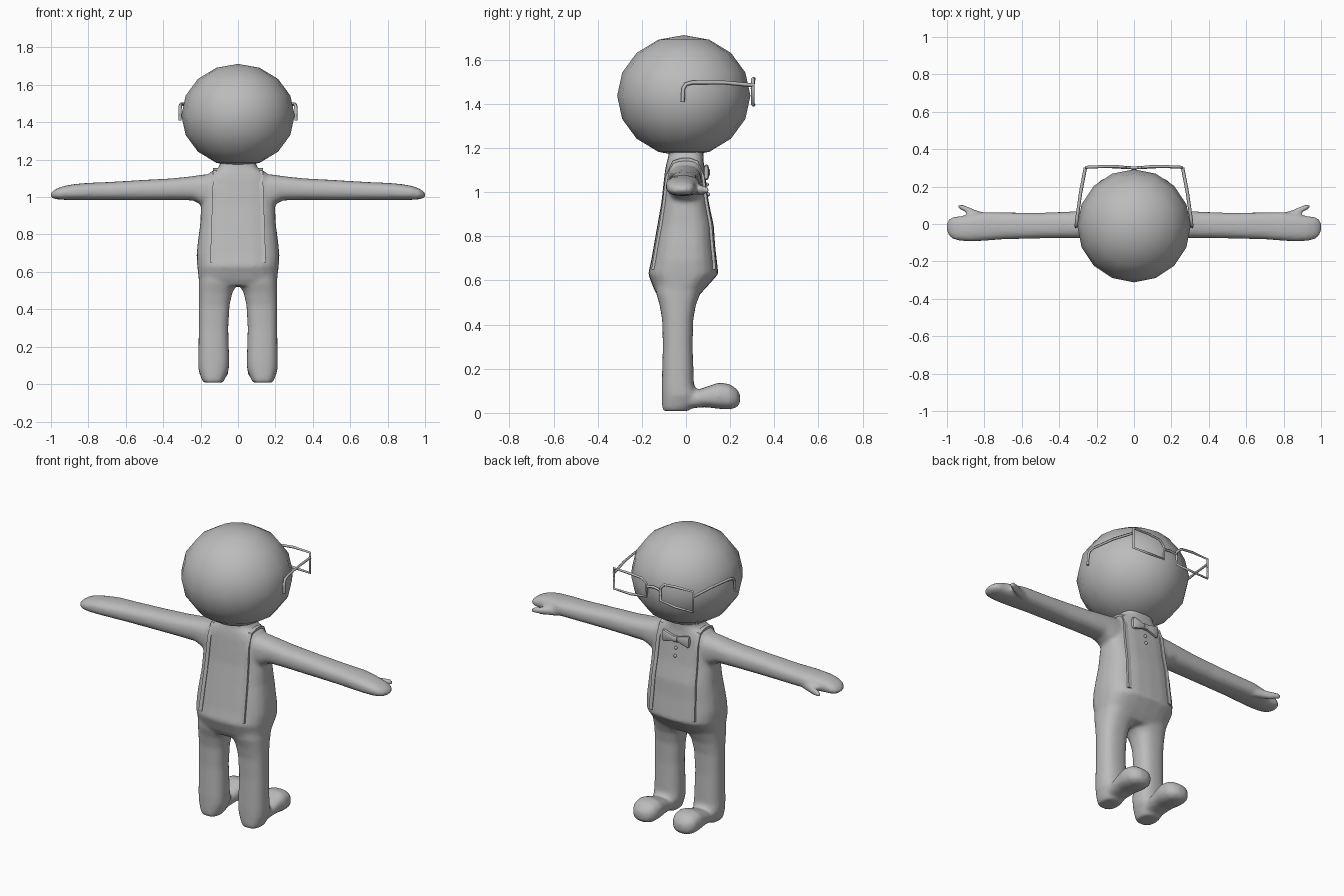
import bpy, bmesh, math
from mathutils import Vector
from mathutils.bvhtree import BVHTree

if "Cube" in bpy.data.objects:
    bpy.data.objects.remove(bpy.data.objects["Cube"])

grey = bpy.data.materials.new("plain_grey")
grey.diffuse_color = (0.5, 0.5, 0.5, 1)
grey.use_nodes = True
grey.node_tree.nodes["Principled BSDF"].inputs["Base Color"].default_value = grey.diffuse_color


def finish(name, bm, angle=35):
    """Turn a bmesh into a shaded grey object."""
    bmesh.ops.recalc_face_normals(bm, faces=bm.faces[:])
    me = bpy.data.meshes.new(name)
    bm.to_mesh(me)
    bm.free()
    me.materials.append(grey)
    ob = bpy.data.objects.new(name, me)
    bpy.context.collection.objects.link(ob)
    bpy.ops.object.select_all(action='DESELECT')
    ob.select_set(True)
    bpy.context.view_layer.objects.active = ob
    bpy.ops.object.shade_smooth_by_angle(angle=math.radians(angle))
    return ob


def loft(bm, rings, axis, power=2.5, n=24):
    """Skin over rounded rings (t, lo1, hi1, lo2, hi2) set along an axis."""
    loops = []
    for t, a0, a1, b0, b1 in rings:
        loop = []
        for i in range(n):
            w = 2 * math.pi * i / n
            c, s = math.cos(w), math.sin(w)
            u = (a0 + a1) / 2 + (a1 - a0) / 2 * math.copysign(abs(c) ** (2 / power), c)
            v = (b0 + b1) / 2 + (b1 - b0) / 2 * math.copysign(abs(s) ** (2 / power), s)
            loop.append(bm.verts.new({'x': (t, u, v), 'y': (u, t, v), 'z': (u, v, t)}[axis]))
        loops.append(loop)
    for p, q in zip(loops, loops[1:]):
        for i in range(n):
            j = (i + 1) % n
            bm.faces.new((p[i], p[j], q[j], q[i]))
    bm.faces.new(loops[0])
    bm.faces.new(loops[-1])


def flip(rings, s, along=False):
    """Mirror ring data in x, either along the loft or across it."""
    if s > 0:
        return rings
    if along:
        return [(-r[0],) + r[1:] for r in rings]
    return [(r[0], -r[2], -r[1], r[3], r[4]) for r in rings]


# Body: torso, legs, feet, arms and thumbs fused into one smooth skin
bm = bmesh.new()
torso = [(z, -w, w, y0, y1) for z, w, y0, y1 in (
    (0.525, 0.19, -0.125, 0.05), (0.56, 0.21, -0.145, 0.085),
    (0.63, 0.218, -0.172, 0.147), (0.69, 0.222, -0.158, 0.14),
    (0.76, 0.215, -0.146, 0.132), (0.85, 0.203, -0.13, 0.126),
    (0.95, 0.198, -0.112, 0.104), (1.04, 0.19, -0.102, 0.092),
    (1.10, 0.175, -0.095, 0.086), (1.135, 0.145, -0.088, 0.08),
    (1.16, 0.10, -0.08, 0.08), (1.23, 0.09, -0.075, 0.078))]
leg = [(0.008, 0.08, 0.185, -0.105, 0.01), (0.03, 0.068, 0.197, -0.109, 0.03),
       (0.08, 0.048, 0.212, -0.11, 0.05), (0.13, 0.047, 0.212, -0.11, 0.036),
       (0.30, 0.052, 0.21, -0.105, 0.03), (0.42, 0.045, 0.21, -0.108, 0.033),
       (0.49, 0.03, 0.21, -0.12, 0.045), (0.54, 0.0, 0.21, -0.135, 0.065),
       (0.60, 0.0, 0.205, -0.14, 0.09)]
foot = [(-0.06, 0.075, 0.19, 0.01, 0.09), (0.04, 0.065, 0.197, 0.022, 0.10),
        (0.09, 0.058, 0.203, 0.026, 0.118), (0.15, 0.05, 0.21, 0.018, 0.138),
        (0.20, 0.055, 0.205, 0.016, 0.13), (0.23, 0.075, 0.185, 0.024, 0.108),
        (0.245, 0.105, 0.155, 0.045, 0.085)]
arm = [(0.10, -0.085, 0.075, 0.93, 1.125), (0.19, -0.08, 0.072, 0.955, 1.12),
       (0.24, -0.076, 0.07, 0.982, 1.112), (0.35, -0.076, 0.066, 0.984, 1.10),
       (0.50, -0.077, 0.06, 0.983, 1.092), (0.70, -0.082, 0.062, 0.983, 1.08),
       (0.80, -0.09, 0.064, 0.983, 1.076), (0.87, -0.093, 0.052, 0.984, 1.07),
       (0.93, -0.09, 0.042, 0.985, 1.06), (0.97, -0.08, 0.038, 0.988, 1.045),
       (0.99, -0.062, 0.025, 0.993, 1.032), (1.002, -0.035, 0.005, 1.003, 1.02)]
thumb = [(0.80, 0.02, 0.06, 0.988, 1.04), (0.85, 0.034, 0.076, 0.986, 1.036),
         (0.90, 0.062, 0.098, 0.988, 1.03), (0.93, 0.078, 0.107, 0.992, 1.026),
         (0.945, 0.088, 0.104, 1.0, 1.018)]
loft(bm, torso, 'z', 2.8)
for s in (1, -1):
    loft(bm, flip(leg, s), 'z')
    loft(bm, flip(foot, s), 'y')
    loft(bm, flip(arm, s, True), 'x')
    loft(bm, flip(thumb, s, True), 'x', 2)
body = finish("body", bm)
remesh = body.modifiers.new("fuse", 'REMESH')
remesh.mode = 'VOXEL'
remesh.voxel_size = 0.011
remesh.use_smooth_shade = True
smooth = body.modifiers.new("soften", 'SMOOTH')
smooth.iterations = 5
for m in [m.name for m in body.modifiers]:
    bpy.ops.object.modifier_apply(modifier=m)
skin = BVHTree.FromObject(body, bpy.context.evaluated_depsgraph_get())

# Head: low-sided ball with smooth shading
bm = bmesh.new()
bmesh.ops.create_uvsphere(bm, u_segments=16, v_segments=8, radius=1)
for v in bm.verts:
    v.co = Vector((v.co.x * 0.303, v.co.y * 0.302 - 0.01, v.co.z * 0.275 + 1.437))
finish("head", bm, 60)


# Braces: flat straps laid on the skin from the waist over each shoulder
def strap(name, s):
    rows = []
    zs = [0.65 + 0.035 * i for i in range(13)]
    casts = [((z, 1), (0, -1, 0)) for z in zs]
    casts += [((y, 0), (0, 0, -1)) for y in (0.055, 0.02, -0.02, -0.06)]
    casts += [((z, -1), (0, 1, 0)) for z in reversed(zs)]
    bm = bmesh.new()
    for (k, side), d in casts:
        z = k if side else 1.12
        x = s * (0.122 + 0.016 * (1.12 - z) / 0.47)
        start = Vector((x, side, k)) if side else Vector((x, k, 1.165))
        hit = skin.ray_cast(start, Vector(d))[0]
        if hit is None:
            continue
        out = -Vector(d)
        rows.append([bm.verts.new(hit + out * h + Vector((w, 0, 0)))
                     for w, h in ((-0.011, -0.006), (-0.011, 0.008), (0.011, 0.008), (0.011, -0.006))])
    for p, q in zip(rows, rows[1:]):
        for i in range(4):
            j = (i + 1) % 4
            bm.faces.new((p[i], p[j], q[j], q[i]))
    bm.faces.new(rows[0])
    bm.faces.new(rows[-1])
    finish(name, bm)


strap("brace_right", 1)
strap("brace_left", -1)


# Bow tie: two flared wings and a knot
def front_y(z):
    return skin.ray_cast(Vector((0, 1, z)), Vector((0, -1, 0)))[0].y


bz = 1.09
by = front_y(bz) + 0.008
bm = bmesh.new()
for s in (1, -1):
    wing = [(0.0, by - 0.008, by + 0.008, bz - 0.01, bz + 0.01),
            (0.04, by - 0.012, by + 0.012, bz - 0.024, bz + 0.024),
            (0.078, by - 0.014, by + 0.01, bz - 0.036, bz + 0.036),
            (0.086, by - 0.012, by + 0.005, bz - 0.03, bz + 0.03)]
    loft(bm, flip(wing, s, True), 'x', 3, 12)
loft(bm, [(x, by - 0.01, by + 0.015, bz - 0.017, bz + 0.017) for x in (-0.014, 0.014)], 'x', 3, 12)
finish("bow_tie", bm)

# Shirt buttons
for i, z in enumerate((1.035, 0.99)):
    bm = bmesh.new()
    bmesh.ops.create_uvsphere(bm, u_segments=10, v_segments=6, radius=0.009)
    bmesh.ops.translate(bm, verts=bm.verts[:], vec=(0, front_y(z) + 0.002, z))
    finish(f"button_{i + 1}", bm)


# Glasses: square wire rims, bridge and hooked temples
def wire(name, pts, r, closed=False):
    cu = bpy.data.curves.new(name, 'CURVE')
    cu.dimensions = '3D'
    sp = cu.splines.new('POLY')
    sp.points.add(len(pts) - 1)
    for p, co in zip(sp.points, pts):
        p.co = (*co, 1)
    sp.use_cyclic_u = closed
    cu.bevel_depth = r
    cu.bevel_resolution = 0
    cu.use_fill_caps = True
    cu.materials.append(grey)
    bpy.context.collection.objects.link(bpy.data.objects.new(name, cu))


for s, side in ((1, "right"), (-1, "left")):
    wire(f"rim_{side}", [(s * x, y, z) for x, y, z in (
        (0.258, 0.303, 1.515), (0.15, 0.308, 1.515), (0.075, 0.306, 1.508), (0.045, 0.302, 1.48),
        (0.045, 0.302, 1.405), (0.15, 0.308, 1.395), (0.258, 0.303, 1.395))], 0.008, True)
    wire(f"temple_{side}", [(s * x, y, z) for x, y, z in (
        (0.26, 0.30, 1.485), (0.285, 0.17, 1.497), (0.305, 0.03, 1.497), (0.308, 0.0, 1.49),
        (0.31, -0.012, 1.47), (0.31, -0.015, 1.41))], 0.009)
wire("bridge", [(-0.045, 0.302, 1.465), (0, 0.30, 1.472), (0.045, 0.302, 1.465)], 0.008)
